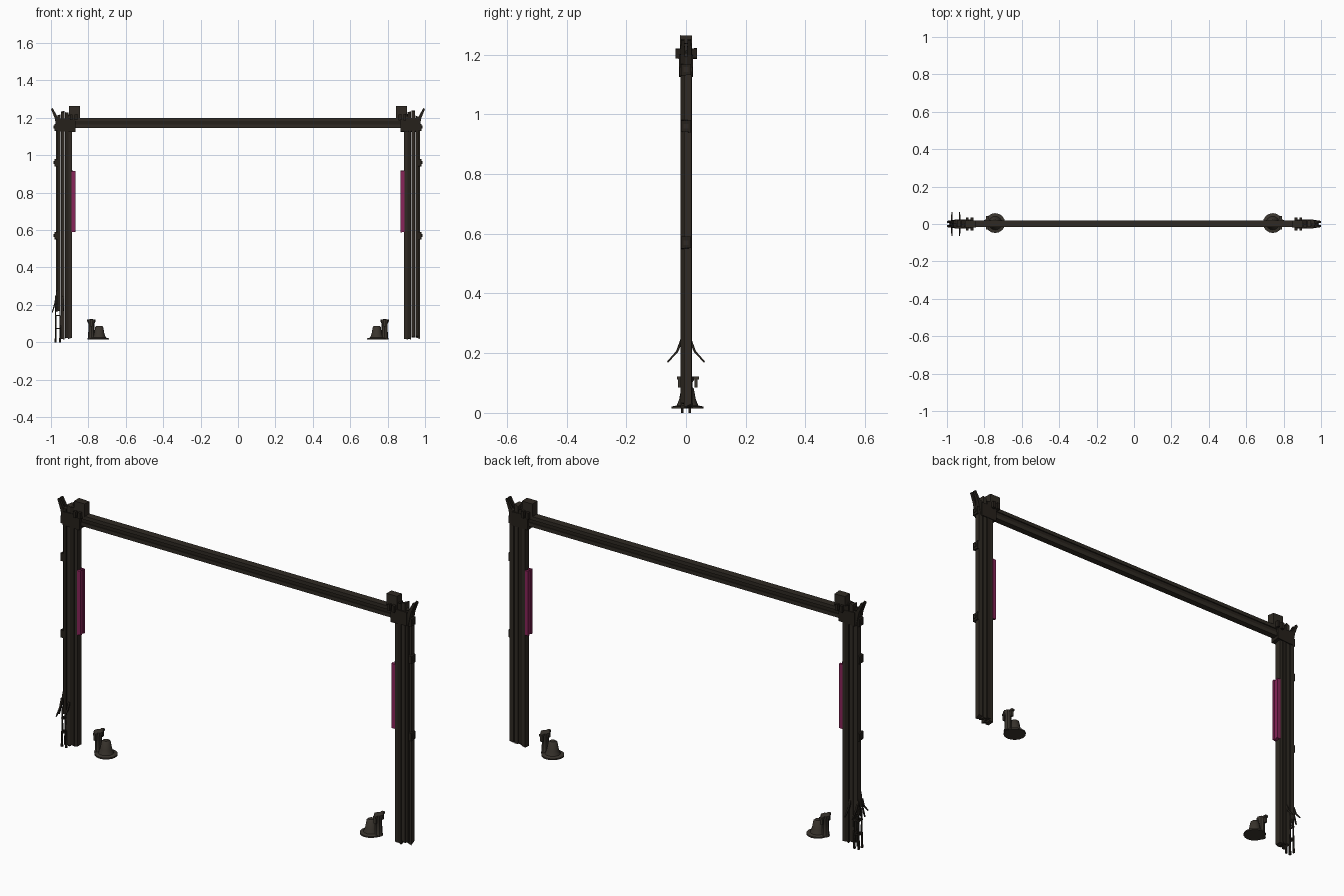
import bpy, bmesh, random
from math import radians
from mathutils import Vector

random.seed(4)
cube = bpy.data.objects.get("Cube")
if cube:
    bpy.data.objects.remove(cube)


def material(name, rgb):
    m = bpy.data.materials.new(name)
    m.use_nodes = True
    m.diffuse_color = (*rgb, 1)
    m.node_tree.nodes["Principled BSDF"].inputs["Base Color"].default_value = (*rgb, 1)
    return m


DARK = material("dark wood", (0.019, 0.015, 0.011))
WOOD = material("brown wood", (0.029, 0.023, 0.017))
STONE = material("worn stone", (0.042, 0.035, 0.027))
PINK = material("magenta cloth", (0.25, 0.018, 0.1))


def finish(name, bm, mat, smooth=False):
    bmesh.ops.recalc_face_normals(bm, faces=bm.faces)
    mesh = bpy.data.meshes.new(name)
    bm.to_mesh(mesh)
    bm.free()
    mesh.materials.append(mat)
    ob = bpy.data.objects.new(name, mesh)
    bpy.context.collection.objects.link(ob)
    if smooth:
        bpy.ops.object.select_all(action='DESELECT')
        ob.select_set(True)
        bpy.context.view_layer.objects.active = ob
        bpy.ops.object.shade_smooth_by_angle(angle=radians(40))
    return ob


def box(name, x, y, z, mat, rough=0.0):
    """Box from three (min, max) ranges; rough makes its ends uneven in z."""
    bm = bmesh.new()
    bmesh.ops.create_cube(bm, size=1)
    for v in bm.verts:
        v.co = Vector([r[0] + (c + 0.5) * (r[1] - r[0]) for c, r in zip(v.co, (x, y, z))])
        v.co.z += random.uniform(0, rough) * (1 if v.co.z < sum(z) / 2 else -1)
    return finish(name, bm, mat)


def lathe(name, cx, cy, profile, sides, mat):
    """Solid of revolution from (radius, height) points."""
    bm = bmesh.new()
    verts = [bm.verts.new((r, 0, z)) for r, z in profile]
    edges = [bm.edges.new(p) for p in zip(verts, verts[1:])]
    bmesh.ops.spin(bm, geom=verts + edges, cent=(0, 0, 0), axis=(0, 0, 1),
                   angle=radians(360), steps=sides, use_merge=True)
    bmesh.ops.remove_doubles(bm, verts=bm.verts, dist=0.0001)
    bmesh.ops.translate(bm, verts=bm.verts, vec=(cx, cy, 0))
    return finish(name, bm, mat, True)


def branch(name, points, radius, mat):
    """Tapering four-sided branch along a path."""
    bm = bmesh.new()
    rings = []
    for i, p in enumerate(points):
        p = Vector(p)
        a = Vector(points[max(i - 1, 0)])
        b = Vector(points[min(i + 1, len(points) - 1)])
        q = (b - a).to_track_quat('Z', 'Y')
        r = radius * (1 - 0.5 * i / (len(points) - 1))
        rings.append([bm.verts.new(p + q @ Vector((u * r, v * r, 0)))
                      for u, v in ((-1, -1), (1, -1), (1, 1), (-1, 1))])
    for lo, hi in zip(rings, rings[1:]):
        for k in range(4):
            bm.faces.new((lo[k], lo[k - 1], hi[k - 1], hi[k]))
    bm.faces.new(rings[0])
    bm.faces.new(rings[-1])
    return finish(name, bm, mat)


for s, side in ((1, "left"), (-1, "right")):
    def sided(part, a, b, y, z, mat, rough=0.0):
        return box(f"{side}_{part}", sorted((s * a, s * b)), y, z, mat, rough)

    # Upright made of several rough timbers
    foot = 0.015 if s > 0 else 0.16
    sided("post_inner", 0.888, 0.908, (-0.014, 0.018), (0.015, 1.21), WOOD, 0.01)
    sided("post_front", 0.906, 0.926, (-0.019, 0.0), (0.012, 1.235), DARK, 0.015)
    sided("post_back", 0.904, 0.924, (0.001, 0.02), (0.02, 1.225), DARK, 0.015)
    sided("post_middle", 0.927, 0.946, (-0.015, 0.018), (0.015, 1.24), WOOD, 0.02)
    sided("post_outer_front", 0.949, 0.965, (-0.018, 0.003), (foot, 1.22), DARK, 0.02)
    sided("post_outer_back", 0.952, 0.974, (-0.006, 0.019), (foot, 1.21), WOOD, 0.02)

    # Bindings and pegs on the outer face
    for z in (0.57, 0.96, 1.15):
        sided("binding", 0.958, 0.982, (-0.017, 0.017), (z - 0.022, z + 0.022), DARK, 0.005)
        sided("binding_peg", 0.97, 0.986, (-0.008, 0.008), (z - 0.008, z + 0.008), WOOD)

    # Head block with cross pegs
    sided("head_block", 0.845, 0.904, (-0.02, 0.02), (1.195, 1.265), WOOD, 0.004)
    sided("head_cap", 0.87, 0.96, (-0.023, 0.023), (1.125, 1.2), DARK, 0.008)
    for x in (0.866, 0.892):
        sided("cross_peg", x - 0.007, x + 0.007, (-0.035, 0.036), (1.185, 1.222), DARK, 0.004)

    # Splayed horn at the top
    for y in (-0.011, 0.011):
        branch(f"{side}_horn", [(s * 0.955, y, 1.13), (s * 0.972, y, 1.2), (s * 0.995, y, 1.25)],
               0.011, DARK)

    # Hanging cloth strip in folds
    for i in range(3):
        y = -0.016 + i * 0.012
        sided("cloth_fold", 0.87 + 0.003 * (i % 2), 0.889, (y, y + 0.011),
              (0.588, 0.918 - 0.005 * (i % 2)), PINK, 0.004)

    # Footlight: flared bell on a disc, with a capped stub beside it
    lathe(f"{side}_bell", s * 0.742, 0.005,
          [(0, 0.014), (0.053, 0.014), (0.053, 0.021), (0.036, 0.025), (0.028, 0.045),
           (0.021, 0.082), (0.014, 0.088), (0, 0.088)], 16, STONE)
    lathe(f"{side}_stub", s * 0.784, 0.005,
          [(0, 0.016), (0.021, 0.016), (0.017, 0.03), (0.016, 0.1), (0.023, 0.113),
           (0.023, 0.122), (0, 0.124)], 8, STONE)
    sided("stub_bar", 0.776, 0.792, (-0.03, 0.044), (0.112, 0.122), STONE)
    for y in (-0.022, 0.034):
        sided("stub_hook", 0.778, 0.79, (y - 0.005, y + 0.005), (0.085, 0.114), STONE)

# Crossbeam: three stacked timbers
for name, y, z, mat in (("lower", (-0.014, 0.018), (1.145, 1.164), WOOD),
                        ("middle", (-0.01, 0.014), (1.163, 1.183), DARK),
                        ("upper", (-0.016, 0.02), (1.182, 1.2), WOOD)):
    box(f"crossbeam_{name}", (-0.89, 0.89), y, z, mat)

# Small ladder frame beneath the shortened timber
for x in (-0.976, -0.952):
    for y in (-0.013, 0.013):
        branch("ladder_leg", [(x, y, 0.0), (x + 0.002, y, 0.09), (x, y * 0.8, 0.2)], 0.0045, DARK)
for z in (0.07, 0.14):
    for y in (-0.013, 0.013):
        box("ladder_rung", (-0.978, -0.95), (y - 0.003, y + 0.003), (z, z + 0.007), WOOD)
    for x in (-0.976, -0.952):
        box("ladder_tie", (x - 0.003, x + 0.003), (-0.015, 0.015), (z, z + 0.007), WOOD)

# Curved twigs spreading from the timber above the ladder
for x in (-0.974, -0.932):
    for t in (-1, 1):
        branch("spread_twig", [(x, t * 0.014, 0.245), (x, t * 0.03, 0.205), (x, t * 0.062, 0.17)],
               0.005, DARK)
for y in (-0.012, 0.012):
    branch("outer_twig", [(-0.965, y, 0.28), (-0.978, y, 0.21), (-0.993, y, 0.16)], 0.005, DARK)
